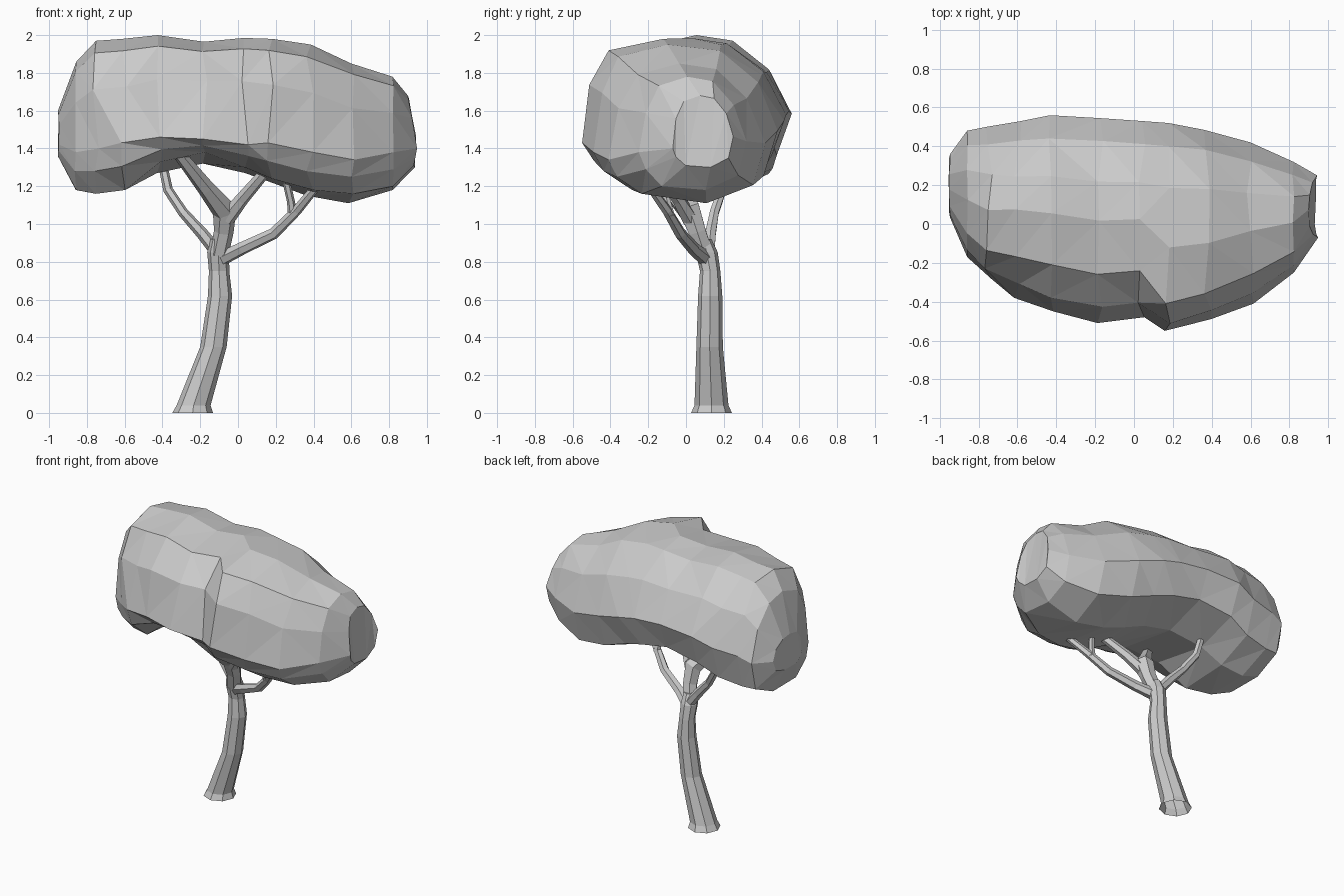
import bpy, bmesh, math, random
from mathutils import Vector

random.seed(4)
cube = bpy.data.objects.get("Cube")
if cube:
    bpy.data.objects.remove(cube)

GREY = (0.6, 0.6, 0.6, 1)
mat = bpy.data.materials.new("plain grey")
mat.use_nodes = True
mat.diffuse_color = GREY
mat.node_tree.nodes["Principled BSDF"].inputs["Base Color"].default_value = GREY


def loft(name, rings, canopy=False):
    """Skin a list of point rings into a flat shaded object; only the canopy is closed at its start."""
    bm = bmesh.new()
    loops = [[bm.verts.new(p) for p in ring] for ring in rings]
    for a, b in zip(loops, loops[1:]):
        n = len(a)
        for i in range(n):
            j = (i + 1) % n
            bm.faces.new((a[i], a[j], b[j], b[i]))
    bm.faces.new(loops[-1])
    if canopy:
        bm.faces.new(loops[0])
        bmesh.ops.triangulate(bm, faces=bm.faces[:], quad_method='SHORT_EDGE')
    bmesh.ops.recalc_face_normals(bm, faces=bm.faces[:])
    mesh = bpy.data.meshes.new(name)
    bm.to_mesh(mesh)
    bm.free()
    mesh.materials.append(mat)
    obj = bpy.data.objects.new(name, mesh)
    bpy.context.collection.objects.link(obj)


def limb(name, path, sides=6, level=False):
    """Tapered faceted tube along (x, y, z, radius) points."""
    pts = [Vector(p[:3]) for p in path]
    up = Vector((0, 0, 1))
    rings = []
    for i, (p, spec) in enumerate(zip(pts, path)):
        way = pts[min(i + 1, len(pts) - 1)] - pts[max(i - 1, 0)]
        turn = up.rotation_difference(up if level else way)
        angles = [math.tau * k / sides for k in range(sides)]
        rings.append([p + turn @ Vector((math.cos(a), math.sin(a), 0)) * spec[3] for a in angles])
    loft(name, rings)


# Trunk with flared foot
limb("trunk", [(-.24, .135, 0, .108), (-.235, .135, .04, .09), (-.13, .125, .35, .07),
               (-.095, .128, .62, .064), (-.1, .128, .75, .054), (-.105, .11, .85, .058),
               (-.1, .09, .92, .045)], 8, True)

# Branches
limb("middle_branch", [(-.1, .1, .84, .05), (-.075, .06, .96, .052), (-.07, .02, 1.07, .066),
                       (-.17, -.09, 1.19, .046), (-.32, -.24, 1.38, .032)])
limb("middle_fork", [(-.06, .02, 1.03, .045), (.02, -.04, 1.13, .036), (.14, -.14, 1.27, .03),
                     (.18, -.17, 1.33, .028)])
limb("right_branch", [(-.11, .12, .85, .035), (-.19, .13, .95, .032), (-.29, .15, 1.06, .027),
                      (-.37, .19, 1.18, .026), (-.4, .21, 1.32, .024)])
limb("left_branch", [(-.1, .11, .81, .04), (.02, .04, .87, .035), (.19, -.03, .95, .031),
                     (.31, -.1, 1.07, .027), (.45, -.22, 1.24, .022)])
limb("left_fork", [(.29, -.08, 1.04, .025), (.28, -.1, 1.12, .021), (.25, -.13, 1.25, .02)])

# Canopy sections along x: front, back, bottom, top, front lip height, front underside height
spans = [(-.95, .03, .36, 1.36, 1.6, 1.42, 1.36), (-.86, -.17, .48, 1.18, 1.86, 1.38, 1.18),
         (-.75, -.28, .5, 1.16, 1.97, 1.4, 1.16), (-.6, -.38, .53, 1.19, 1.98, 1.43, 1.18),
         (-.42, -.45, .56, 1.27, 2, 1.46, 1.33), (-.17, -.51, .545, 1.32, 1.965, 1.45, 1.38),
         (.04, -.48, .53, 1.27, 1.985, 1.42, 1.3), (.17, -.55, .52, 1.22, 1.98, 1.43, 1.24),
         (.38, -.49, .485, 1.15, 1.95, 1.38, 1.18), (.6, -.41, .42, 1.11, 1.85, 1.34, 1.16),
         (.82, -.25, .32, 1.18, 1.78, 1.38, 1.2), (.95, -.07, .25, 1.3, 1.68, 1.4, 1.31)]
rings = []
for k, (x, front, back, low, high, lip, under) in enumerate(spans):
    inner = 1 < k < len(spans) - 2
    wander = .02 if inner else .005
    tall = high - low
    # The front leans back on the right half and stands squarely left of the middle
    square = .1 if .1 < x < .5 else -.1 if -.65 < x < .1 else 0
    section = [(.25, low), (-.58, under), (-.9, under + (lip - under) * .5), (-1, lip),
               (-.9 - square / 3, low + tall * .68), (-.64 - square, low + tall * .92), (-.1 - square, high),
               (.38, low + tall * .96), (.79, low + tall * .75), (1, low + tall * .43),
               (.85, low + tall * .13)]
    middle, half = (front + back) / 2, (back - front) / 2
    ring = []
    for u, z in section:
        dent = random.uniform(.965, 1) if abs(u) < 1 else 1
        # The left end is rounded in height
        bend = abs(z - 1.4) * .17 if k == len(spans) - 1 else 0
        ring.append((x - bend + random.uniform(-wander, wander), middle + u * half * dent, z))
    rings.append(ring)
loft("canopy", rings, True)
